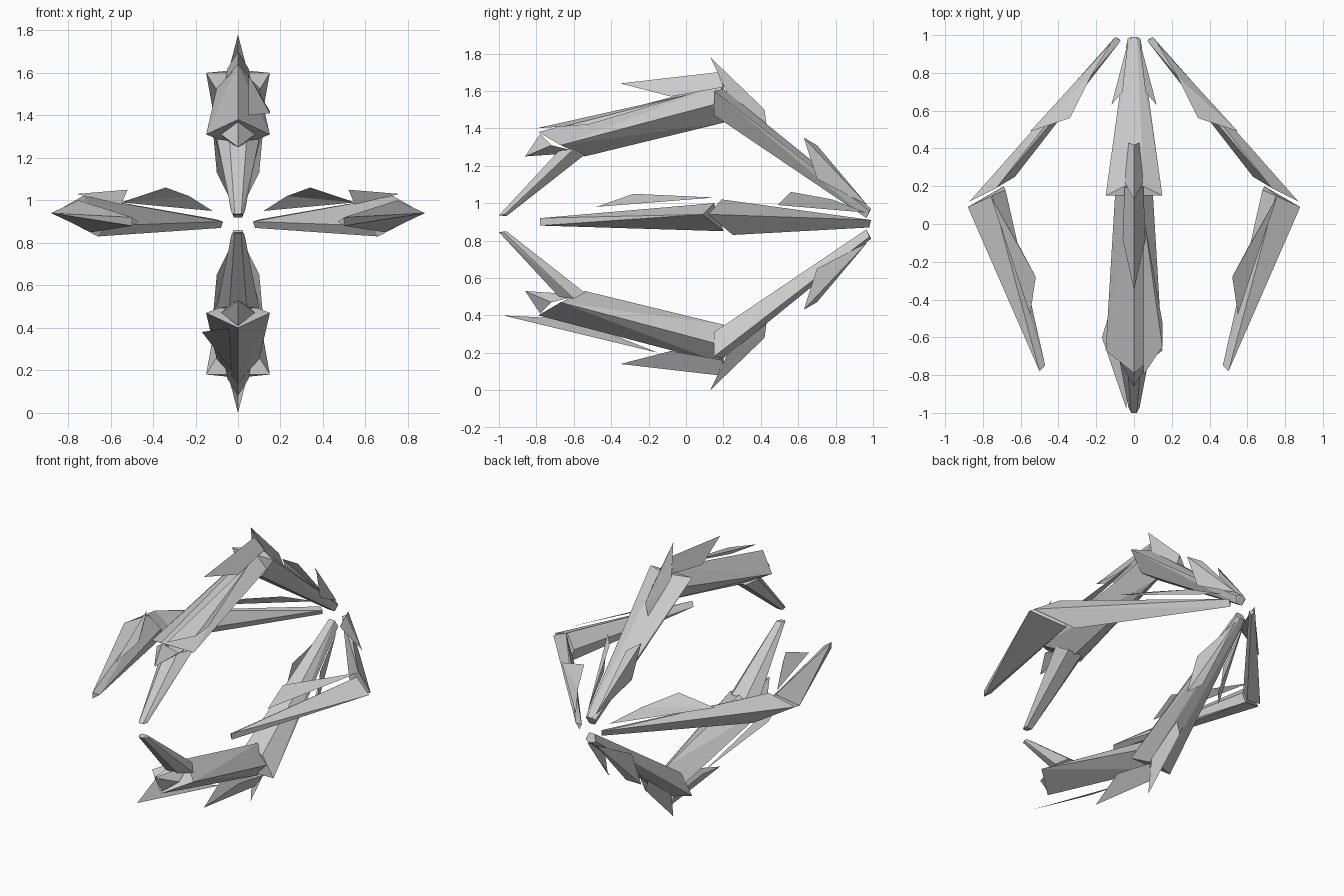
import bpy, bmesh

if "Cube" in bpy.data.objects:
    bpy.data.objects.remove(bpy.data.objects["Cube"])

H = 1.78  # total height, used to flip the upper arm into the lower arm


def finish(bm, name):
    bmesh.ops.recalc_face_normals(bm, faces=bm.faces[:])
    me = bpy.data.meshes.new(name)
    bm.to_mesh(me)
    bm.free()
    bpy.context.collection.objects.link(bpy.data.objects.new(name, me))


def both(pts):
    """Add the x-mirrored copy of every off-centre point."""
    return pts + [(-x, y, z) for x, y, z in pts if x]


def solid(name, pts):
    """Faceted solid spanning the given corner points."""
    bm = bmesh.new()
    for p in pts:
        bm.verts.new(p)
    res = bmesh.ops.convex_hull(bm, input=bm.verts[:])
    junk = list({g for g in res["geom_interior"] + res["geom_unused"]
                 if isinstance(g, bmesh.types.BMVert)})
    if junk:
        bmesh.ops.delete(bm, geom=junk, context='VERTS')
    bmesh.ops.dissolve_limit(bm, angle_limit=0.02, verts=bm.verts[:], edges=bm.edges[:])
    finish(bm, name)


def plate(name, pts):
    """Thin armour plate, a fan of triangles from the first point."""
    bm = bmesh.new()
    v = [bm.verts.new(p) for p in pts]
    for a, b in zip(v[1:], v[2:]):
        bm.faces.new((v[0], a, b))
    finish(bm, name)


def roof(name, ridge, edge):
    """Folded plate: a centre ridge with an eave on both sides."""
    bm = bmesh.new()
    r = [bm.verts.new(p) for p in ridge]
    for s in (1, -1):
        e = [bm.verts.new((s * x, y, z)) for x, y, z in edge]
        bm.faces.new(r + e[::-1])
    bmesh.ops.triangulate(bm, faces=bm.faces[:])
    finish(bm, name)


for label, flip in (("upper", False), ("lower", True)):
    def f(pts):
        return [(x, y, H - z) for x, y, z in pts] if flip else pts

    # rear strut, running to the shared hub at the back
    solid(label + "_rear_strut", f(both([
        (.15, .15, 1.6), (.05, .2, 1.61), (.07, .15, 1.47),
        (.035, .98, .96), (.015, .99, .97), (.02, .965, .92)])))
    # main beam with a diamond section
    solid(label + "_main_beam", f(both([
        (0, -.79, 1.38), (.15, -.67, 1.31), (0, -.54, 1.25),
        (0, .2, 1.64), (.10, .16, 1.53), (0, .2, 1.43)])))
    # inward-bent claw
    solid(label + "_claw", f(both([
        (.10, -.6, 1.29), (.04, -.68, 1.28), (.05, -.54, 1.26),
        (.015, -1, .935), (.03, -.97, .94), (.02, -.96, .93)])))
    # folded crest plates over the elbow, beam and nose
    roof(label + "_elbow_crest", f([(0, .13, 1.78), (0, .42, 1.5)]),
         f([(.06, .24, 1.55), (.03, .43, 1.42)]))
    roof(label + "_beam_crest", f([(0, -.35, 1.64), (0, .17, 1.70)]),
         f([(.06, -.08, 1.57), (.05, .2, 1.62)]))
    roof(label + "_nose_plate", f([(0, -.86, 1.25), (0, -.78, 1.37)]),
         f([(.04, -.56, 1.27), (.08, -.72, 1.31)]))
    # slim fins beside the rear strut
    for side, s in (("right", 1), ("left", -1)):
        plate(f"{label}_{side}_strut_fin", f([
            (s * .12, .63, 1.35), (s * .06, .70, 1.31),
            (s * .03, .97, .99), (s * .10, .70, 1.13)]))

# offset beam fins, one per arm on opposite sides
plate("upper_beam_fin", [(.05, .05, 1.59), (.15, -.52, 1.42),
                         (.15, -.65, 1.41), (.05, -.8, 1.40), (.05, -.53, 1.44)])
plate("lower_beam_fin", [(-.03, -.15, .20), (-.17, -.6, .38), (-.04, -.98, .40)])

for side, s in (("right", 1), ("left", -1)):
    def g(pts):
        return [(s * x, y, z) for x, y, z in pts]

    # side arm strut and claw
    solid(side + "_rear_strut", g([
        (.87, .12, .94), (.73, .19, 1.02), (.66, .25, .83), (.63, .25, .88),
        (.10, .99, .91), (.08, .98, .87), (.07, .97, .90)]))
    solid(side + "_claw", g([
        (.88, .09, .94), (.75, .15, 1.0), (.69, .2, .85), (.68, .18, .92),
        (.50, -.78, .88), (.50, -.78, .92), (.47, -.75, .90)]))
    # floating fins above the side arm
    plate(side + "_strut_fin", g([
        (.55, .49, .99), (.34, .56, 1.06), (.23, .78, 1.02), (.12, .96, .95)]))
    plate(side + "_claw_fin", g([
        (.76, .15, 1.03), (.60, -.13, 1.04), (.52, -.28, 1.05), (.55, -.48, .98)]))
